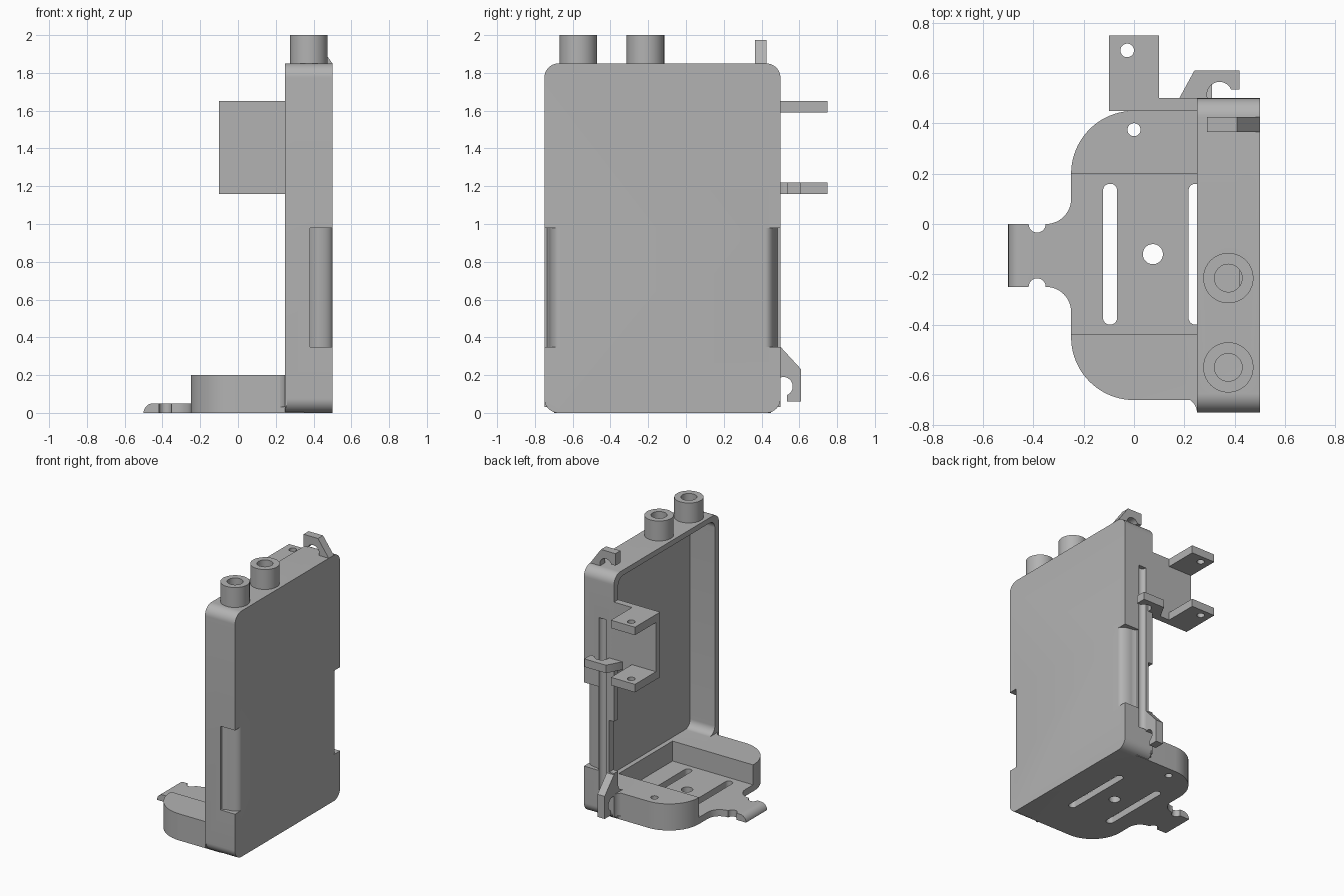
import bpy, bmesh, math

cube = bpy.data.objects.get("Cube")
if cube:
    bpy.data.objects.remove(cube, do_unlink=True)

grey = bpy.data.materials.new("plain_grey")
grey.use_nodes = True
grey.diffuse_color = (0.45, 0.45, 0.45, 1)
grey.node_tree.nodes["Principled BSDF"].inputs["Base Color"].default_value = (0.45, 0.45, 0.45, 1)


def arc(cx, cy, r, start, end, n=12, ry=None):
    angles = [math.radians(start + (end - start) * i / n) for i in range(n + 1)]
    return [(cx + r * math.cos(a), cy + (ry or r) * math.sin(a)) for a in angles]


def circle(cx, cy, r, n=40):
    return arc(cx, cy, r, 0, 360, n)[:-1]


def rect(a0, b0, a1, b1):
    return [(a0, b0), (a1, b0), (a1, b1), (a0, b1)]


def rounded(a0, b0, a1, b1, r):
    return (arc(a0 + r, b0 + r, r, 180, 270) + arc(a1 - r, b0 + r, r, 270, 360)
            + arc(a1 - r, b1 - r, r, 0, 90) + arc(a0 + r, b1 - r, r, 90, 180))


def prism(name, outline, axis, lo, hi):
    """Extrude a 2D outline along an axis."""
    place = {"x": lambda a, b, h: (h, a, b),
             "y": lambda a, b, h: (a, h, b),
             "z": lambda a, b, h: (a, b, h)}[axis]
    bm = bmesh.new()
    bottom = [bm.verts.new(place(a, b, lo)) for a, b in outline]
    top = [bm.verts.new(place(a, b, hi)) for a, b in outline]
    bm.faces.new(bottom)
    bm.faces.new(top)
    for i in range(len(outline)):
        j = (i + 1) % len(outline)
        bm.faces.new((bottom[i], bottom[j], top[j], top[i]))
    bmesh.ops.remove_doubles(bm, verts=bm.verts, dist=1e-5)
    bmesh.ops.recalc_face_normals(bm, faces=bm.faces)
    mesh = bpy.data.meshes.new(name)
    bm.to_mesh(mesh)
    bm.free()
    mesh.materials.append(grey)
    obj = bpy.data.objects.new(name, mesh)
    bpy.context.scene.collection.objects.link(obj)
    return obj


def activate(obj):
    bpy.ops.object.select_all(action="DESELECT")
    obj.select_set(True)
    bpy.context.view_layer.objects.active = obj


def combine(body, others, operation="DIFFERENCE"):
    """Apply booleans and remove the helper objects."""
    for other in others:
        activate(body)
        mod = body.modifiers.new("boolean", "BOOLEAN")
        mod.operation = operation
        mod.solver = "EXACT"
        mod.object = other
        bpy.ops.object.modifier_apply(modifier=mod.name)
        bpy.data.objects.remove(other, do_unlink=True)


# Upright shell, base tray and top tubes fused into one body
body = prism("case_body", rounded(-0.75, 0, 0.5, 1.85, 0.075), "x", 0.25, 0.5)
tray_outline = ([(0.35, -0.7)] + arc(0, -0.45, 0.25, 270, 180, 20)
                + arc(0, 0.2, 0.25, 180, 90, 20) + [(0.35, 0.45)])
tube_ys = (-0.57, -0.215)
combine(body, [prism("tray", tray_outline, "z", 0, 0.2)]
        + [prism("tube", circle(0.375, y, 0.1), "z", 1.83, 2.0) for y in tube_ys], "UNION")

# Cavity, tray pocket, slots and holes
cuts = [
    prism("cavity", rounded(-0.7, 0.2, 0.45, 1.81, 0.06), "x", 0.2, 0.455),
    prism("pocket", rect(-0.3, -0.44, 0.42, 0.2), "z", 0.05, 0.3),
    prism("floor_hole", circle(0.075, -0.12, 0.04), "z", -0.1, 0.1),
    prism("block_hole", circle(0, 0.375, 0.026), "z", -0.1, 0.3),
    prism("wire_channel", circle(0.343, 0.5, 0.033), "z", 0.2, 1.5),
    prism("wall_relief", rect(0.2, 0.42, 0.29, 0.52), "z", 0.36, 0.75),
]
for x in (-0.095, 0.245):
    cuts.append(prism("slot", rounded(x - 0.028, -0.4, x + 0.028, 0.16, 0.027), "z", -0.1, 0.1))
for y in tube_ys:
    cuts.append(prism("bore", circle(0.375, y, 0.055), "z", 1.75, 2.1))
# Rounded recesses on the two vertical corners
recess = ([(0.38, 0.52), (0.38, 0.485)] + arc(0.41, 0.42, 0.09, 90, 0, 12, 0.053)
          + [(0.52, 0.42), (0.52, 0.52)])
for outline in (recess, [(x, -0.25 - y) for x, y in recess]):
    cuts.append(prism("corner_recess", outline, "z", 0.35, 0.98))
combine(body, cuts)
parts = [body]

# Concave blends between tray and shell
flare = [(0.26, -0.68), (0.19, -0.68)] + arc(0.19, -0.75, 0.06, 90, 0) + [(0.26, -0.75)]
parts.append(prism("front_blend", [(x, y + 0.01 if y > -0.69 and y < -0.68 else y) for x, y in flare],
                   "z", 0.03, 0.2))
parts.append(prism("back_blend", [(x, -0.25 - y) for x, y in flare], "z", 0.03, 0.2))

# Tongue with finger notches and a rounded lip
tongue = prism("tongue", [(-0.2, -0.35)] + arc(-0.35, -0.35, 0.1, 0, 90)
               + arc(-0.385, -0.25, 0.034, 0, 180) + [(-0.5, -0.25), (-0.5, 0)]
               + arc(-0.385, 0, 0.034, 180, 360)
               + arc(-0.35, 0.1, 0.1, 270, 360) + [(-0.2, 0.1)], "z", 0, 0.05)
lip = [(-0.52, 0.07), (-0.52, 0)] + arc(-0.45, 0, 0.05, 180, 90) + [(-0.45, 0.07)]
combine(tongue, [prism("lip_cut", lip, "y", -0.4, 0.2)])
parts.append(tongue)

# Side bracket: plate with two drilled tabs
parts.append(prism("bracket_plate", rect(-0.1, 1.16, 0.27, 1.65), "y", 0.45, 0.5))
for name, z in (("lower_tab", 1.16), ("upper_tab", 1.59)):
    tab = prism(name, rect(-0.1, 0.455, 0.1, 0.75), "z", z, z + 0.06)
    combine(tab, [prism("tab_hole", circle(-0.027, 0.69, 0.027), "z", z - 0.1, z + 0.1)])
    parts.append(tab)


# Wire hooks share one profile: u runs along the wall, v away from it
def hook(slope, length, height=0.11):
    c = length - 0.08
    return ([(0, -0.02), (0, 0), (slope, height), (length, height), (length, 0.035)]
            + arc(c, 0.015, 0.05, 24, 197, 16) + [(c - 0.05, -0.02)])


parts.append(prism("lower_hook", [(0.5 + v, 0.35 - u) for u, v in hook(0.12, 0.29)], "x", 0.25, 0.31))
parts.append(prism("middle_hook", [(0.18 + u, 0.5 + v) for u, v in hook(0.06, 0.24)], "z", 1.16, 1.22))
parts.append(prism("top_hook", [(0.5 - u, 1.85 + v) for u, v in hook(0.09, 0.21, 0.125)], "y", 0.365, 0.425))

for part in parts:
    activate(part)
    bpy.ops.object.shade_smooth_by_angle(angle=math.radians(30))
